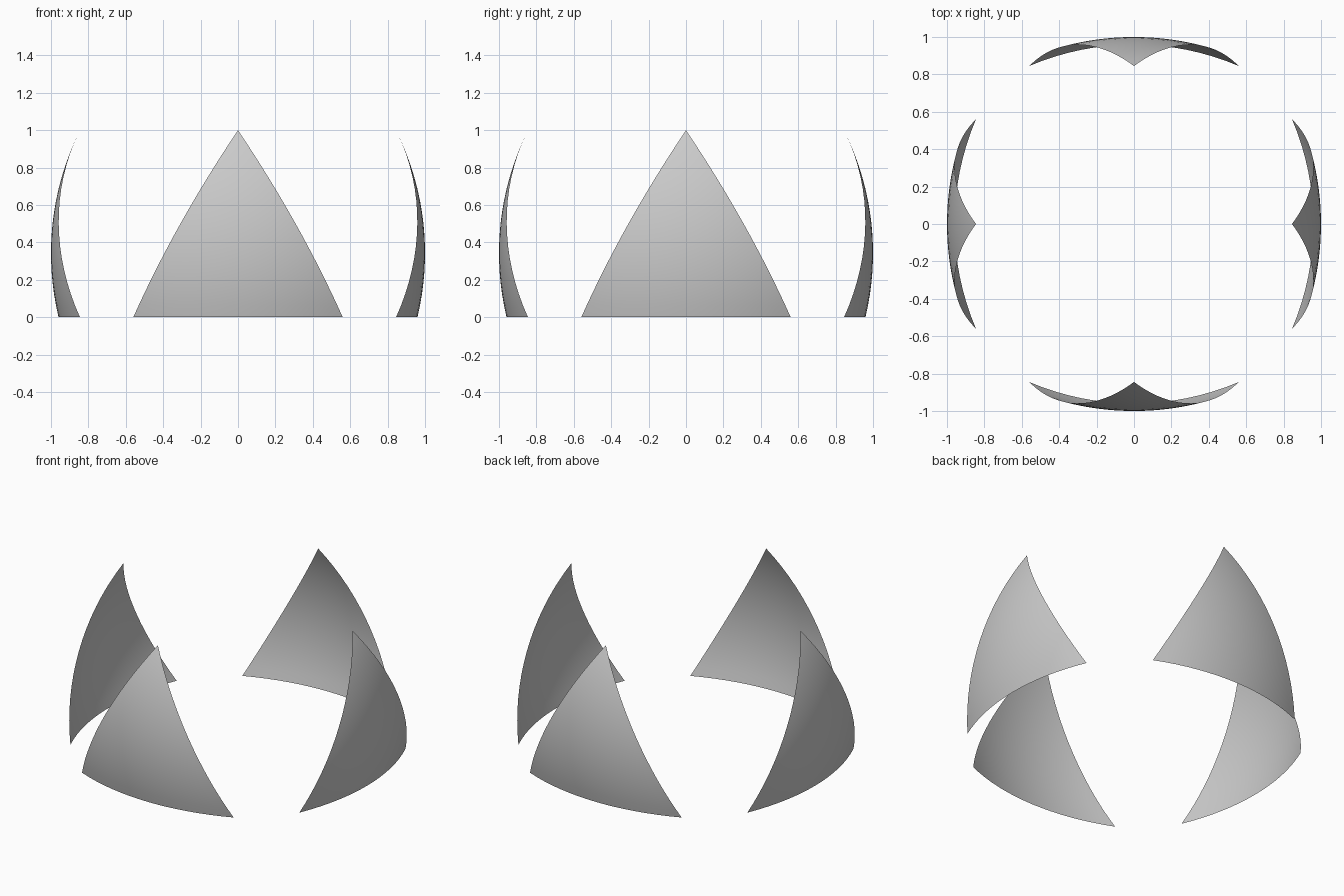
import bpy, bmesh, math
from mathutils import Matrix

if "Cube" in bpy.data.objects:
    bpy.data.objects.remove(bpy.data.objects["Cube"])

# Each panel is a three-cornered patch of a large sphere, flat along the ground
HALF, RISE, BULGE = 0.56, 1.0, 0.028
RAD, CY, CZ = 1.468, 0.468, 0.343
ROWS, COLS = 16, 16


def on_sphere(x, z):
    y = CY - math.sqrt(RAD ** 2 - x ** 2 - (z - CZ) ** 2)
    return (x, y, z)


def make_panel(name, angle):
    bm = bmesh.new()
    rows = []
    for i in range(ROWS):
        z = RISE * i / ROWS
        w = HALF * (1 - z) + BULGE * 4 * z * (1 - z)
        rows.append([bm.verts.new(on_sphere(w * (2 * j / COLS - 1), z))
                     for j in range(COLS + 1)])
    apex = bm.verts.new(on_sphere(0, RISE))
    # Curved body
    for lo, hi in zip(rows, rows[1:]):
        for j in range(COLS):
            bm.faces.new((lo[j], lo[j + 1], hi[j + 1], hi[j]))
    # Pointed tip
    for j in range(COLS):
        bm.faces.new((rows[-1][j], rows[-1][j + 1], apex))
    bmesh.ops.rotate(bm, verts=bm.verts, cent=(0, 0, 0),
                     matrix=Matrix.Rotation(angle, 3, 'Z'))
    for f in bm.faces:
        f.smooth = True
    mesh = bpy.data.meshes.new(name)
    bm.to_mesh(mesh)
    bm.free()
    bpy.context.collection.objects.link(bpy.data.objects.new(name, mesh))


# Four identical panels around the centre
for k, side in enumerate(("front", "right", "back", "left")):
    make_panel(side + "_curved_panel", k * math.pi / 2)
